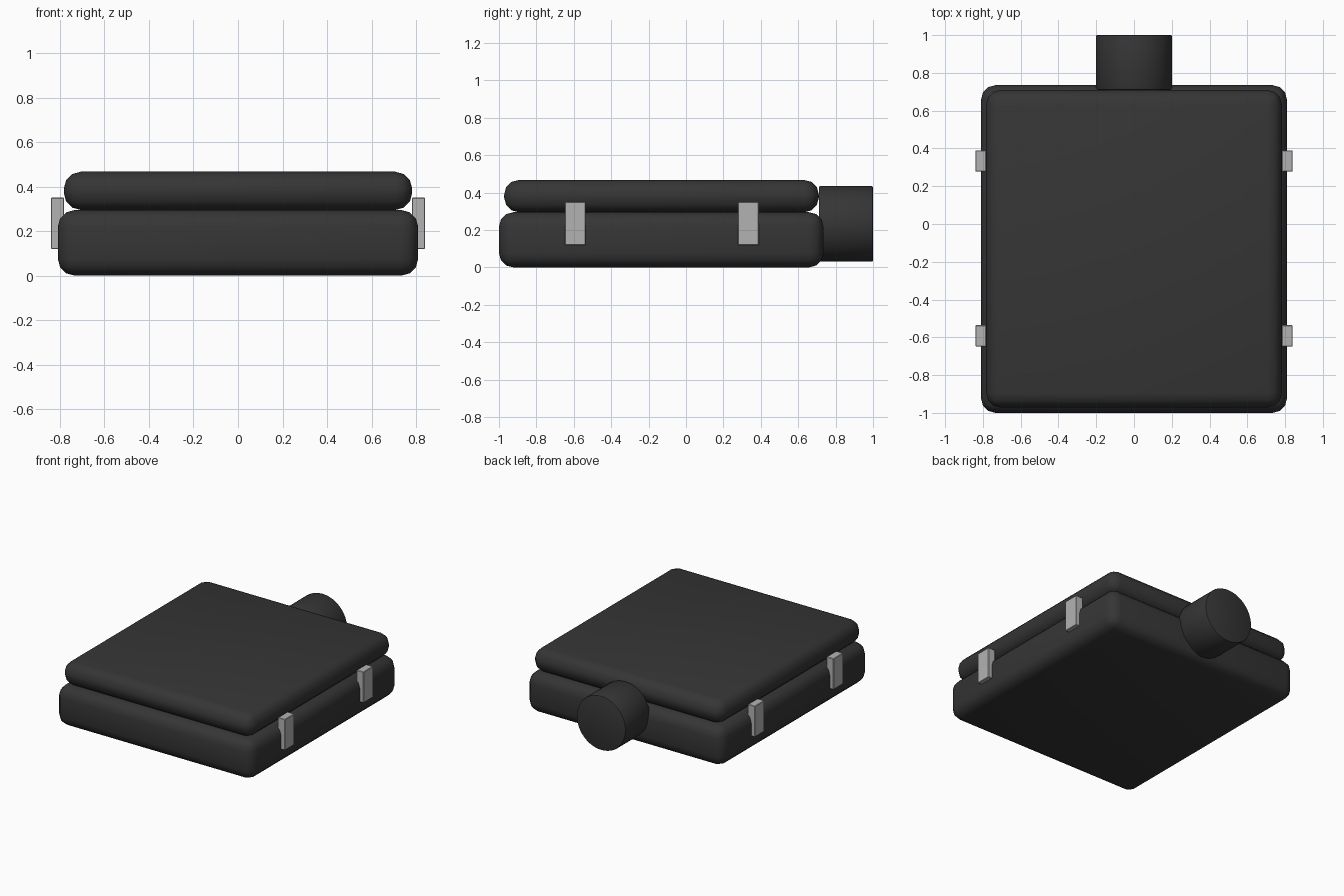
import bpy
import math

cube = bpy.data.objects.get("Cube")
if cube:
    bpy.data.objects.remove(cube, do_unlink=True)


def material(name, rgb):
    mat = bpy.data.materials.new(name)
    mat.use_nodes = True
    mat.diffuse_color = (*rgb, 1)
    mat.node_tree.nodes["Principled BSDF"].inputs["Base Color"].default_value = (*rgb, 1)
    return mat


def finish(obj, name, mat, bevel=0, segments=1):
    obj.name = name
    obj.data.materials.append(mat)
    bpy.ops.object.transform_apply(location=False, rotation=True, scale=True)
    if bevel:
        mod = obj.modifiers.new("Rounded edges", "BEVEL")
        mod.width = bevel
        mod.segments = segments
        mod.limit_method = "ANGLE"
        bpy.ops.object.modifier_apply(modifier=mod.name)
    bpy.ops.object.shade_smooth_by_angle(angle=math.radians(35))
    return obj


def box(name, low, high, mat, bevel=0, segments=1):
    centre = [(a + b) / 2 for a, b in zip(low, high)]
    bpy.ops.mesh.primitive_cube_add(size=1, location=centre)
    obj = bpy.context.object
    obj.scale = [b - a for a, b in zip(low, high)]
    return finish(obj, name, mat, bevel, segments)


black = material("dark charcoal", (0.036, 0.036, 0.036))
grey = material("light grey", (0.45, 0.45, 0.45))

# Rounded case halves
box("lower_case", (-0.81, -1, 0), (0.81, 0.735, 0.295), black, 0.077, 3)
box("upper_case", (-0.783, -0.972, 0.295), (0.783, 0.71, 0.467), black, 0.077, 3)

# Round connector at the back
bpy.ops.mesh.primitive_cylinder_add(vertices=48, radius=0.202, depth=0.29,
                                    location=(0, 0.855, 0.233),
                                    rotation=(math.pi / 2, 0, 0))
finish(bpy.context.object, "back_connector", black, 0.008, 2)

# Latches, two on each side
for side, sign in (("left", 1), ("right", -1)):
    for place, y in (("front", -0.592), ("rear", 0.333)):
        xs = sorted((sign * 0.782, sign * 0.84))
        box(f"{side}_{place}_latch", (xs[0], y - 0.056, 0.12),
            (xs[1], y + 0.056, 0.35), grey, 0.003)
